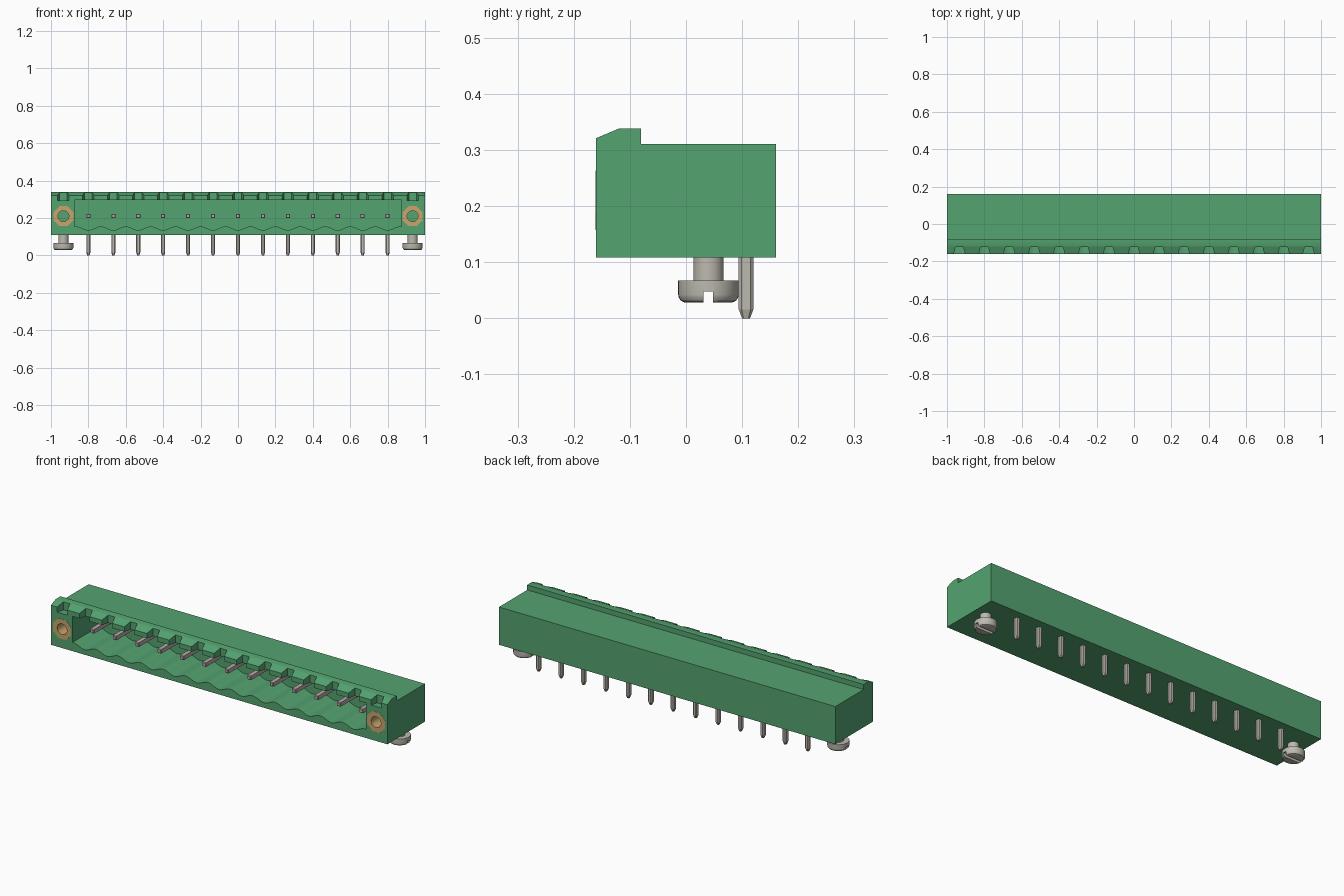
import bpy, bmesh, math
from mathutils import Vector, Matrix

cube = bpy.data.objects.get("Cube")
if cube:
    bpy.data.objects.remove(cube, do_unlink=True)

PITCH = 2 / 15
PINS = [(i - 6) * PITCH for i in range(13)]
SLOTS = [(i - 7) * PITCH for i in range(15)]
END_X = 7 * PITCH
PIN_Z = 0.21


def material(name, color):
    m = bpy.data.materials.new(name)
    m.use_nodes = True
    m.diffuse_color = (*color, 1)
    bsdf = m.node_tree.nodes["Principled BSDF"]
    bsdf.inputs["Base Color"].default_value = (*color, 1)
    bsdf.inputs["Roughness"].default_value = 0.6
    return m


green = material("green plastic", (0.09, 0.37, 0.165))
steel = material("grey metal", (0.51, 0.49, 0.43))
contact = material("contact metal", (0.47, 0.41, 0.39))
brass = material("brass", (0.58, 0.38, 0.15))


def finish(name, bm, mat):
    bmesh.ops.recalc_face_normals(bm, faces=bm.faces)
    me = bpy.data.meshes.new(name)
    bm.to_mesh(me)
    bm.free()
    me.materials.append(mat)
    ob = bpy.data.objects.new(name, me)
    bpy.context.collection.objects.link(ob)
    return ob


def extrude(bm, points, offset):
    """Add a prism: a planar outline swept along an offset."""
    face = bm.faces.new([bm.verts.new(p) for p in points])
    new = bmesh.ops.extrude_face_region(bm, geom=[face], use_keep_orig=True)["geom"]
    bmesh.ops.translate(bm, verts=[v for v in new if isinstance(v, bmesh.types.BMVert)],
                        vec=Vector(offset))


def box(bm, center, size):
    mat = Matrix.Translation(center) @ Matrix.Diagonal((*size, 1))
    return bmesh.ops.create_cube(bm, size=1, matrix=mat)["verts"]


def polygon(x, y, r, n):
    return [(x + r * math.cos((i + 0.5) * math.tau / n), y,
             PIN_Z + r * math.sin((i + 0.5) * math.tau / n)) for i in range(n)]


def activate(ob):
    bpy.ops.object.select_all(action='DESELECT')
    ob.select_set(True)
    bpy.context.view_layer.objects.active = ob


def cut(ob, bm):
    cutter = finish("cutter", bm, ob.data.materials[0])
    cutter.hide_render = True
    mod = ob.modifiers.new("cut", 'BOOLEAN')
    mod.operation = 'DIFFERENCE'
    mod.solver = 'EXACT'
    mod.object = cutter
    activate(ob)
    bpy.ops.object.modifier_apply(modifier=mod.name)
    bpy.data.objects.remove(cutter, do_unlink=True)


# Housing with a raised, sloped front lip
bm = bmesh.new()
side = [(-0.16, 0.108), (0.16, 0.108), (0.16, 0.311), (-0.08, 0.311),
        (-0.08, 0.338), (-0.12, 0.338), (-0.16, 0.321)]
extrude(bm, [(-1, y, z) for y, z in side], (2, 0, 0))
housing = finish("housing", bm, green)

# Open socket with a scalloped floor
bm = bmesh.new()
STEPS = 156
outline = [(0.873, -0.2, 0.295), (-0.873, -0.2, 0.295)]
for i in range(STEPS + 1):
    x = -0.873 + 1.746 * i / STEPS
    outline.append((x, -0.2, 0.145 - 0.01 * math.cos(math.tau * x / PITCH)))
extrude(bm, outline, (0, 0.26, 0))
cut(housing, bm)

# Tapered coding slots through the lip
bm = bmesh.new()
for x in SLOTS:
    plan = [(-0.036, -0.18), (0.036, -0.18), (0.02, -0.122), (-0.02, -0.122)]
    extrude(bm, [(x + dx, y, 0.293) for dx, y in plan], (0, 0, 0.1))
cut(housing, bm)

# Nut pockets in the end flanges
bm = bmesh.new()
for s in (-1, 1):
    extrude(bm, polygon(s * END_X, -0.2, 0.055, 8), (0, 0.14, 0))
cut(housing, bm)

# Threaded inserts, octagonal outside and round inside
for s, label in ((-1, "right"), (1, "left")):
    bm = bmesh.new()
    extrude(bm, polygon(s * END_X, -0.161, 0.0575, 8), (0, 0.098, 0))
    insert = finish(label + "_threaded_insert", bm, brass)
    bm = bmesh.new()
    extrude(bm, polygon(s * END_X, -0.2, 0.029, 24), (0, 0.2, 0))
    cut(insert, bm)

# Contact pins: horizontal blade and tapered solder leg
for i, x in enumerate(PINS):
    bm = bmesh.new()
    box(bm, (x, -0.015, PIN_Z), (0.022, 0.16, 0.022))
    tip = [f for f in bm.faces if f.calc_center_median().y < -0.09]
    bmesh.ops.inset_region(bm, faces=tip, thickness=0.004, depth=0.004)
    finish(f"contact_blade_{i + 1}", bm, contact)

    bm = bmesh.new()
    box(bm, (x, 0.107, 0.065), (0.022, 0.026, 0.098))
    upright = [e for e in bm.edges
               if abs(e.verts[0].co.z - e.verts[1].co.z) > 0.05]
    bmesh.ops.bevel(bm, geom=upright, offset=0.005, segments=1, affect='EDGES')
    bm.normal_update()
    bottom = [f for f in bm.faces if f.normal.z < -0.9]
    new = bmesh.ops.extrude_face_region(bm, geom=bottom)["geom"]
    bmesh.ops.delete(bm, geom=bottom, context='FACES_ONLY')
    for v in [g for g in new if isinstance(g, bmesh.types.BMVert)]:
        v.co = (x + (v.co.x - x) * 0.55, 0.107 + (v.co.y - 0.107) * 0.55, 0)
    finish(f"solder_leg_{i + 1}", bm, steel)

# Slotted mounting screws under the ends
for s, label in ((-1, "right"), (1, "left")):
    bm = bmesh.new()
    rows = [(0, 0.028), (0.042, 0.028), (0.049, 0.031), (0.053, 0.037),
            (0.054, 0.042), (0.054, 0.067), (0.027, 0.067), (0.027, 0.12), (0, 0.12)]
    verts = [bm.verts.new((s * END_X + r, 0.04, z)) for r, z in rows]
    edges = [bm.edges.new(pair) for pair in zip(verts, verts[1:])]
    bmesh.ops.spin(bm, geom=verts + edges, cent=(s * END_X, 0.04, 0),
                   axis=(0, 0, 1), angle=math.tau, steps=32)
    bmesh.ops.remove_doubles(bm, verts=bm.verts, dist=0.0005)
    screw = finish(label + "_screw", bm, steel)
    bm = bmesh.new()
    box(bm, (s * END_X, 0.04, 0.029), (0.2, 0.017, 0.038))
    cut(screw, bm)

# Smooth the round parts, keeping hard edges
for ob in bpy.context.collection.objects:
    if ob.name.endswith(("screw", "insert", "housing")):
        activate(ob)
        bpy.ops.object.shade_smooth_by_angle(angle=math.radians(30))
